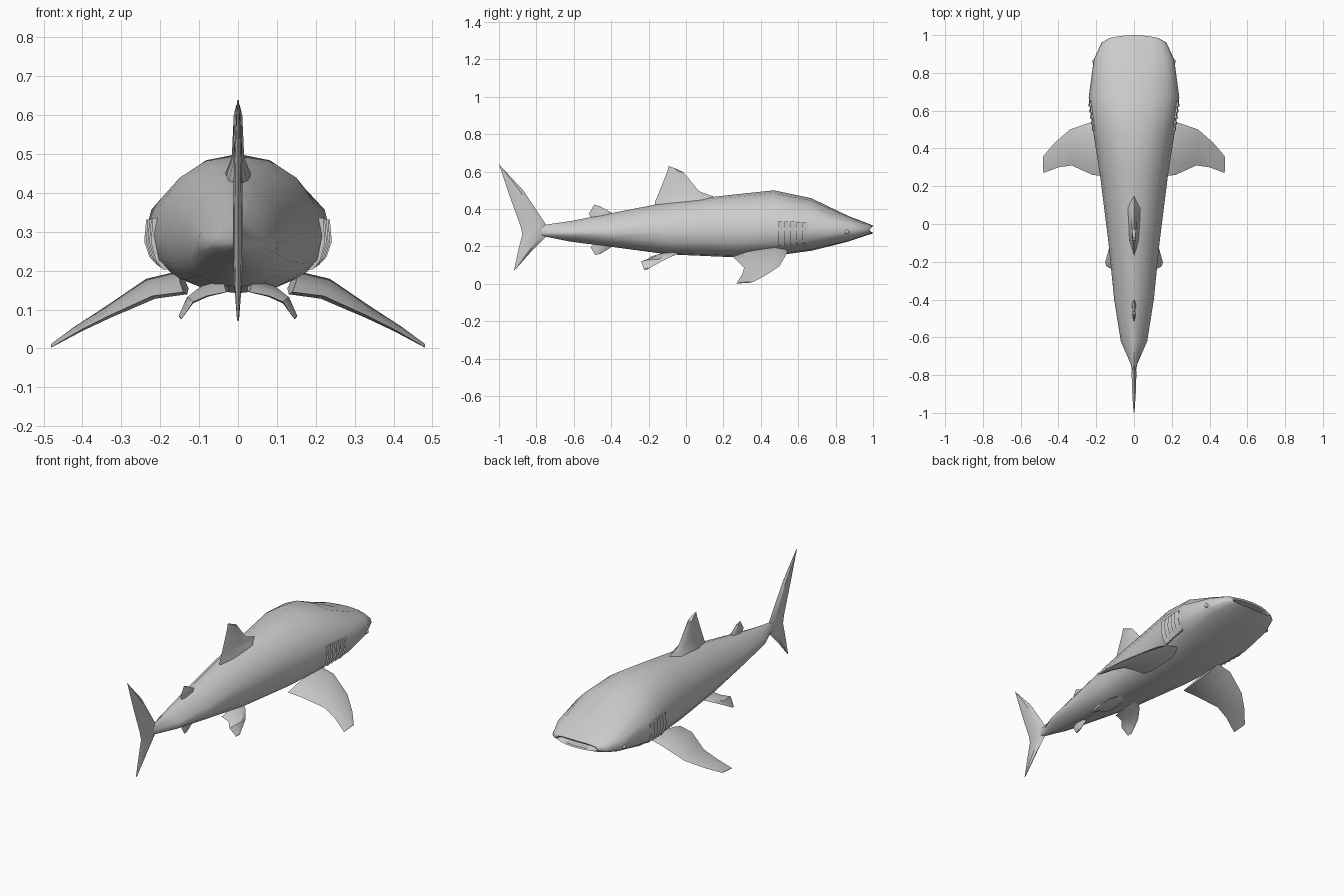
import bpy, bmesh, math
from mathutils import Vector

def make(name, rings, angle=30, mirror=False):
    """Loft closed rings of points, cap both ends."""
    bm = bmesh.new()
    vr = [[bm.verts.new(p) for p in r] for r in rings]
    n = len(vr[0])
    for a, b in zip(vr, vr[1:]):
        for i in range(n):
            bm.faces.new((a[i], a[(i + 1) % n], b[(i + 1) % n], b[i]))
    bm.faces.new(vr[0])
    bm.faces.new(vr[-1])
    bmesh.ops.recalc_face_normals(bm, faces=bm.faces)
    me = bpy.data.meshes.new(name)
    bm.to_mesh(me)
    bm.free()
    ob = bpy.data.objects.new(name, me)
    bpy.context.collection.objects.link(ob)
    bpy.ops.object.select_all(action='DESELECT')
    ob.select_set(True)
    bpy.context.view_layer.objects.active = ob
    bpy.ops.object.shade_smooth_by_angle(angle=math.radians(angle))
    if mirror:
        ob.modifiers.new("mirror", 'MIRROR')
    return ob

# Body stations: y, half width, top z, bottom z, widest z, upper exponent, lower exponent
BODY = [
    (-0.78, 0.010, 0.310, 0.258, 0.272, 1.0, 1.0),
    (-0.74, 0.018, 0.318, 0.250, 0.270, 1.2, 1.2),
    (-0.62, 0.070, 0.335, 0.226, 0.270, 1.5, 1.4),
    (-0.40, 0.105, 0.378, 0.198, 0.272, 1.3, 1.1),
    (-0.10, 0.135, 0.436, 0.158, 0.278, 1.1, 0.85),
    (0.26, 0.180, 0.478, 0.142, 0.285, 1.0, 0.8),
    (0.47, 0.213, 0.500, 0.150, 0.290, 1.0, 0.8),
    (0.67, 0.240, 0.458, 0.177, 0.290, 0.95, 0.8),
    (0.87, 0.213, 0.362, 0.227, 0.285, 0.8, 0.8),
    (0.96, 0.172, 0.328, 0.257, 0.285, 0.75, 0.8),
]
MOUTH = [
    (1.000, 0.130, 0.312, 0.270, 0.288, 0.8, 0.8),
    (0.995, 0.118, 0.303, 0.277, 0.288, 0.8, 0.8),
    (0.930, 0.105, 0.300, 0.278, 0.288, 0.8, 0.8),
]

def surf(s, a, bow=0.0):
    y, w, zt, zb, zc, eu, el = s
    c, q = math.cos(a), math.sin(a)
    e = eu if q > 0 else el
    h = zt - zc if q > 0 else zc - zb
    x = math.copysign(abs(c) ** e, c) if abs(c) > 1e-6 else 0
    z = math.copysign(abs(q) ** e, q) if abs(q) > 1e-6 else 0
    return Vector((w * x, y - bow * x * x, zc + h * z))

def ring(s, bow=0.0):
    return [surf(s, 2 * math.pi * i / 16, bow) for i in range(16)]

make("body", [ring(s) for s in BODY] + [ring(s, 0.016) for s in MOUTH], 45)

def station(y):
    for a, b in zip(BODY, BODY[1:]):
        if a[0] <= y <= b[0]:
            t = (y - a[0]) / (b[0] - a[0])
            return [p + (q - p) * t for p, q in zip(a, b)]

# Fin: each station is leading point, trailing point, half thickness
def fin(name, stations, normal, mirror=False):
    n = Vector(normal).normalized()
    rings = []
    for le, te, t in stations:
        le, te = Vector(le), Vector(te)
        p, q = le.lerp(te, 0.22), le.lerp(te, 0.75)
        rings.append([le, p + n * t, q + n * t * 0.7, te, q - n * t * 0.7, p - n * t])
    return make(name, rings, 30, mirror)

fin("pectoral_fin", [
    ((0.14, 0.54, 0.185), (0.14, 0.25, 0.145), 0.026),
    ((0.225, 0.54, 0.165), (0.22, 0.26, 0.135), 0.024),
    ((0.34, 0.50, 0.095), (0.33, 0.31, 0.085), 0.014),
    ((0.42, 0.43, 0.048), (0.40, 0.30, 0.050), 0.009),
    ((0.48, 0.36, 0.010), (0.48, 0.27, 0.003), 0.003)], (0.5, 0, 0.86), True)

fin("pelvic_fin", [
    ((0.03, -0.01, 0.175), (0.03, -0.19, 0.145), 0.012),
    ((0.09, -0.06, 0.155), (0.08, -0.20, 0.135), 0.012),
    ((0.13, -0.12, 0.125), (0.115, -0.24, 0.120), 0.009),
    ((0.152, -0.20, 0.082), (0.145, -0.225, 0.076), 0.004)], (0.5, 0, 0.86), True)

X = (1, 0, 0)
fin("dorsal_fin", [
    ((0, 0.17, 0.440), (0, -0.17, 0.41), 0.040),
    ((0, 0.145, 0.468), (0, -0.165, 0.44), 0.028),
    ((0, 0.07, 0.495), (0, -0.15, 0.475), 0.016),
    ((0, -0.015, 0.598), (0, -0.10, 0.60), 0.011),
    ((0, -0.06, 0.618), (0, -0.092, 0.63), 0.006)], X)

fin("second_dorsal_fin", [
    ((0, -0.39, 0.36), (0, -0.50, 0.34), 0.010),
    ((0, -0.40, 0.382), (0, -0.52, 0.375), 0.010),
    ((0, -0.46, 0.415), (0, -0.49, 0.424), 0.005)], X)

fin("anal_fin", [
    ((0, -0.39, 0.22), (0, -0.48, 0.23), 0.010),
    ((0, -0.40, 0.195), (0, -0.51, 0.195), 0.010),
    ((0, -0.46, 0.160), (0, -0.485, 0.154), 0.005)], X)

fin("tail_fin", [
    ((0, -0.99, 0.628), (0, -1.0, 0.64), 0.003),
    ((0, -0.87, 0.50), (0, -0.945, 0.475), 0.010),
    ((0, -0.75, 0.32), (0, -0.885, 0.31), 0.013),
    ((0, -0.75, 0.25), (0, -0.875, 0.265), 0.013),
    ((0, -0.83, 0.17), (0, -0.90, 0.165), 0.010),
    ((0, -0.91, 0.08), (0, -0.92, 0.07), 0.003)], X)

# Gill flaps: slanted strips on the flanks, raised at the rear edge
for k in range(5):
    y = 0.495 + k * 0.032
    rings = []
    for a in (0.22, -0.08, -0.38, -0.60):
        f, b = surf(station(y + 0.03), a), surf(station(y), a)
        inward = Vector((-0.02, 0, 0))
        lift = Vector((0.008, 0, 0))
        rings.append([f + inward, f, b + lift, b + inward])
    make(f"gill_flap_{k + 1}", rings, 30, True)

# Eyes: small bumps beside the mouth
bpy.ops.mesh.primitive_uv_sphere_add(segments=12, ring_count=8, radius=0.012, location=(0.209, 0.86, 0.278))
eye = bpy.context.object
eye.name = "eye"
bpy.ops.object.transform_apply(location=True)
bpy.ops.object.shade_smooth()
eye.modifiers.new("mirror", 'MIRROR')
